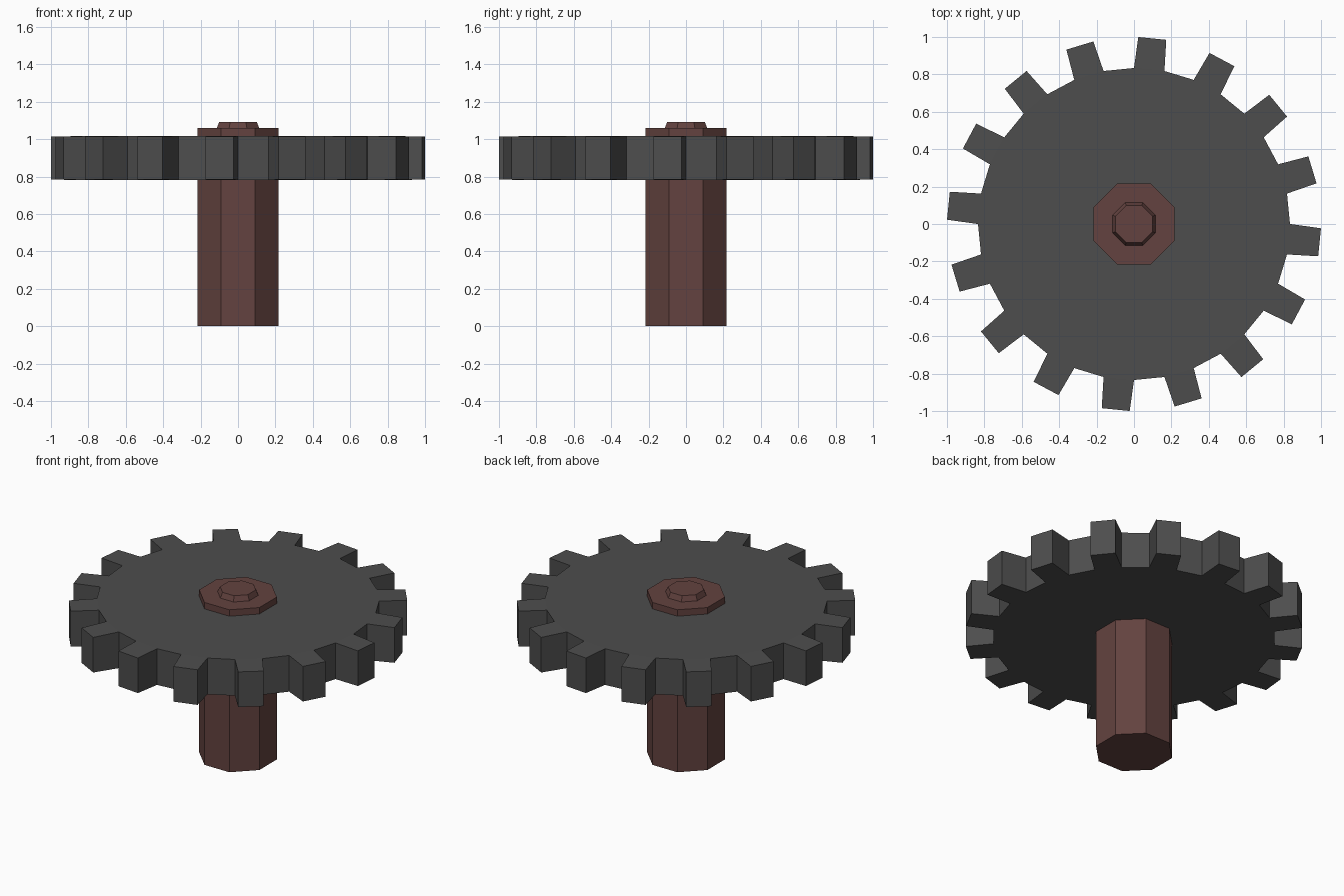
import bpy, bmesh
from math import sin, cos, pi
from mathutils import Vector

if "Cube" in bpy.data.objects:
    bpy.data.objects.remove(bpy.data.objects["Cube"])


def material(name, rgb):
    m = bpy.data.materials.new(name)
    m.diffuse_color = (*rgb, 1)
    m.use_nodes = True
    m.node_tree.nodes["Principled BSDF"].inputs["Base Color"].default_value = m.diffuse_color
    return m


def ring(bm, radius, sides, z, turn=0.0):
    return [bm.verts.new((radius * cos(turn + 2 * pi * i / sides),
                          radius * sin(turn + 2 * pi * i / sides), z)) for i in range(sides)]


def skin(bm, rings):
    """Join rings into a closed solid; return the side faces."""
    n = len(rings[0])
    sides = [bm.faces.new((a[i], a[(i + 1) % n], b[(i + 1) % n], b[i]))
             for a, b in zip(rings, rings[1:]) for i in range(n)]
    bm.faces.new(rings[0][::-1])
    bm.faces.new(rings[-1])
    return sides


def finish(bm, name, mat):
    bmesh.ops.recalc_face_normals(bm, faces=bm.faces)
    mesh = bpy.data.meshes.new(name)
    bm.to_mesh(mesh)
    bm.free()
    mesh.materials.append(mat)
    obj = bpy.data.objects.new(name, mesh)
    bpy.context.collection.objects.link(obj)
    return obj


# Gear wheel: 32-sided disc with every second side face pulled out into a tooth
bm = bmesh.new()
sides = skin(bm, [ring(bm, 0.834, 32, 0.781), ring(bm, 0.834, 32, 1.017)])
bm.normal_update()
for face in sides[1::2]:
    normal = face.normal.copy()
    tip = bmesh.ops.extrude_discrete_faces(bm, faces=[face])["faces"][0]
    centre = tip.calc_center_median()
    for v in tip.verts:
        d = v.co - centre
        v.co = centre + Vector((d.x * 0.92, d.y * 0.92, d.z * 0.97)) + normal * 0.167
finish(bm, "gear_wheel", material("dark_iron", (0.075, 0.075, 0.075)))

# Octagonal shaft with a small tapered cap on top
flat = cos(pi / 8)
bm = bmesh.new()
profile = [(0.217, 0.0), (0.217, 1.059), (0.114, 1.059), (0.1, 1.093)]
skin(bm, [ring(bm, r / flat, 8, z, pi / 8) for r, z in profile])
finish(bm, "shaft", material("brown", (0.125, 0.055, 0.05)))
